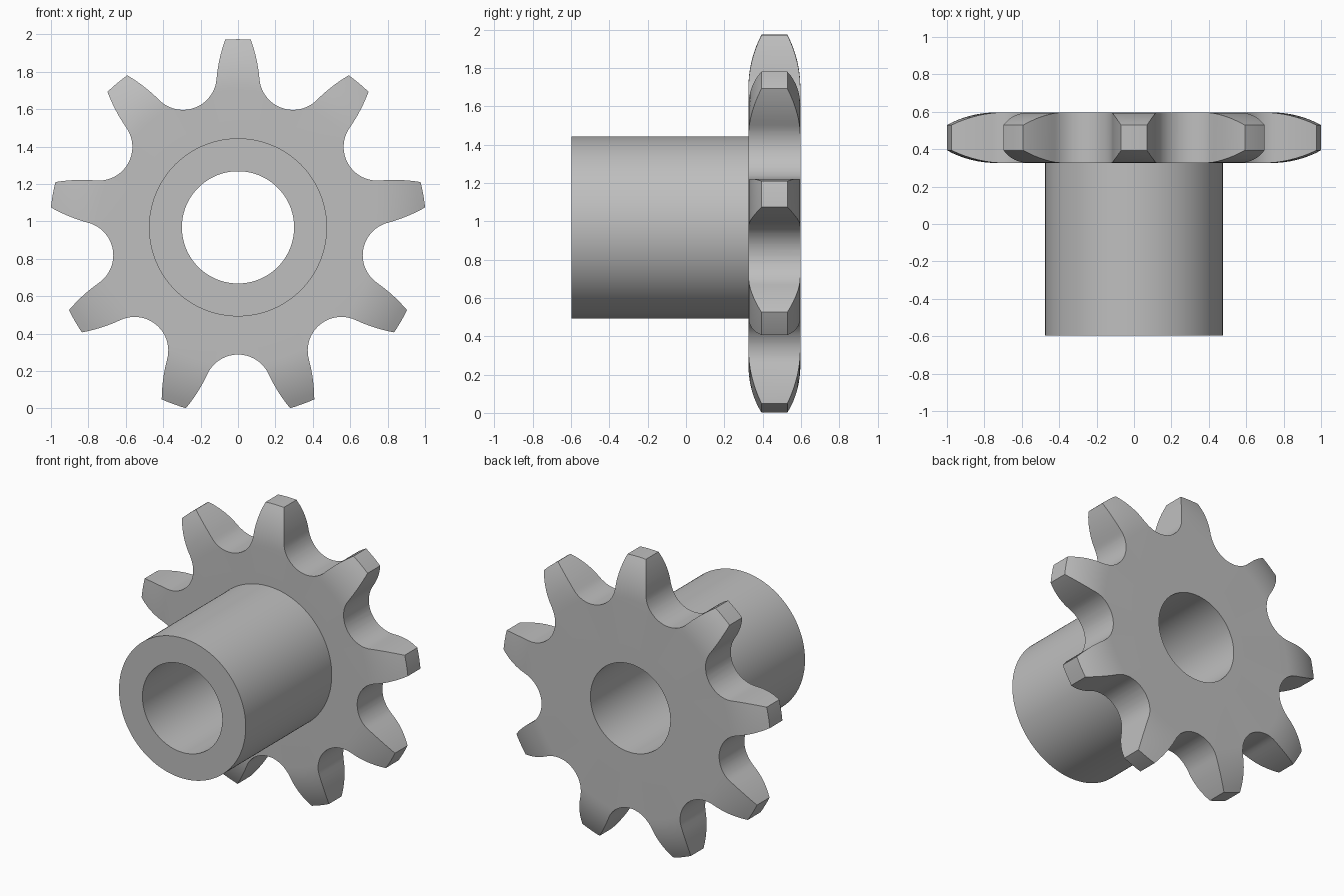
import bpy, bmesh
from math import sin, cos, pi, radians, sqrt
from mathutils import Vector

cube = bpy.data.objects.get("Cube")
if cube:
    bpy.data.objects.remove(cube)

TEETH, CENTRE_Z = 9, 0.968
TIP_R, HUB_R, BORE_R = 1.006, 0.476, 0.30
FRONT, DISC_FRONT, BACK = -0.597, 0.326, 0.597
PITCH_R, ROLLER_R, FLANK_R = 0.86, 0.18, 0.85
SEGMENTS = 144

steel = bpy.data.materials.new("steel grey")
steel.use_nodes = True
steel.diffuse_color = (0.52, 0.52, 0.52, 1)
steel.node_tree.nodes["Principled BSDF"].inputs["Base Color"].default_value = (0.52, 0.52, 0.52, 1)


def make_object(name, bm):
    bmesh.ops.recalc_face_normals(bm, faces=bm.faces)
    mesh = bpy.data.meshes.new(name)
    bm.to_mesh(mesh)
    bm.free()
    mesh.materials.append(steel)
    ob = bpy.data.objects.new(name, mesh)
    bpy.context.collection.objects.link(ob)
    return ob


def polar(r, a):
    return Vector((r * cos(a), r * sin(a)))


def lathe(name, profile):
    """Revolve a closed (radius, y) profile around the shaft axis."""
    bm = bmesh.new()
    rings = []
    for i in range(SEGMENTS):
        a = 2 * pi * i / SEGMENTS + pi / 2
        rings.append([bm.verts.new((r * cos(a), y, CENTRE_Z + r * sin(a))) for r, y in profile])
    n = len(profile)
    for i, ring in enumerate(rings):
        after = rings[(i + 1) % SEGMENTS]
        for j in range(n):
            k = (j + 1) % n
            bm.faces.new((ring[j], ring[k], after[k], after[j]))
    return make_object(name, bm)


def tooth_gap():
    """Outline of one gap: flank, roller seat, flank, with the gap facing +x."""
    seat = radians(65)
    centre = Vector((PITCH_R, 0))
    side = [centre + polar(ROLLER_R, pi - seat * i / 12) for i in range(13)]
    # Convex flank, tangent to the end of the seat and running past the tip
    flank_centre = centre + polar(ROLLER_R + FLANK_R, pi - seat)
    for i in range(1, 9):
        side.append(flank_centre + polar(FLANK_R, -seat + 0.036 * i))
    mirrored = [Vector((p.x, -p.y)) for p in side[:0:-1]]
    return mirrored + side


# Tooth outline as a long prism
bm = bmesh.new()
outline = []
gap = tooth_gap()
for t in range(TEETH):
    a = pi / 2 + 2 * pi * (t + 0.5) / TEETH
    for p in gap:
        outline.append((p.x * cos(a) - p.y * sin(a), p.x * sin(a) + p.y * cos(a)))
front = [bm.verts.new((x, -0.8, CENTRE_Z + z)) for x, z in outline]
back = [bm.verts.new((x, 0.8, CENTRE_Z + z)) for x, z in outline]
bm.faces.new(front)
bm.faces.new(back)
for i in range(len(front)):
    k = (i + 1) % len(front)
    bm.faces.new((front[i], front[k], back[k], back[i]))
prism = make_object("tooth_cutter", bm)
prism.hide_render = True

# Hub and disc blank, rounded on both sides towards the tooth tips
ROUND_R, DROP = 0.588, 0.068
reach = sqrt(2 * ROUND_R * DROP - DROP ** 2)
rounding = []
for i in range(9):
    d = reach * i / 8
    rounding.append((TIP_R - reach + d, ROUND_R - sqrt(ROUND_R ** 2 - d * d)))
profile = [(BORE_R, FRONT), (HUB_R, FRONT), (HUB_R, DISC_FRONT)]
profile += [(r, DISC_FRONT + d) for r, d in rounding]
profile += [(r, BACK - d) for r, d in reversed(rounding)]
profile.append((BORE_R, BACK))
sprocket = lathe("sprocket_with_hub", profile)

# Cut the teeth out of the blank
cut = sprocket.modifiers.new("teeth", 'BOOLEAN')
cut.operation = 'INTERSECT'
cut.solver = 'EXACT'
cut.object = prism
bpy.context.view_layer.update()
graph = bpy.context.evaluated_depsgraph_get()
cut_mesh = bpy.data.meshes.new_from_object(sprocket.evaluated_get(graph))
sprocket.modifiers.clear()
sprocket.data = cut_mesh
bpy.data.objects.remove(prism)

bpy.ops.object.select_all(action='DESELECT')
sprocket.select_set(True)
bpy.context.view_layer.objects.active = sprocket
bpy.ops.object.shade_smooth_by_angle(angle=radians(30))
